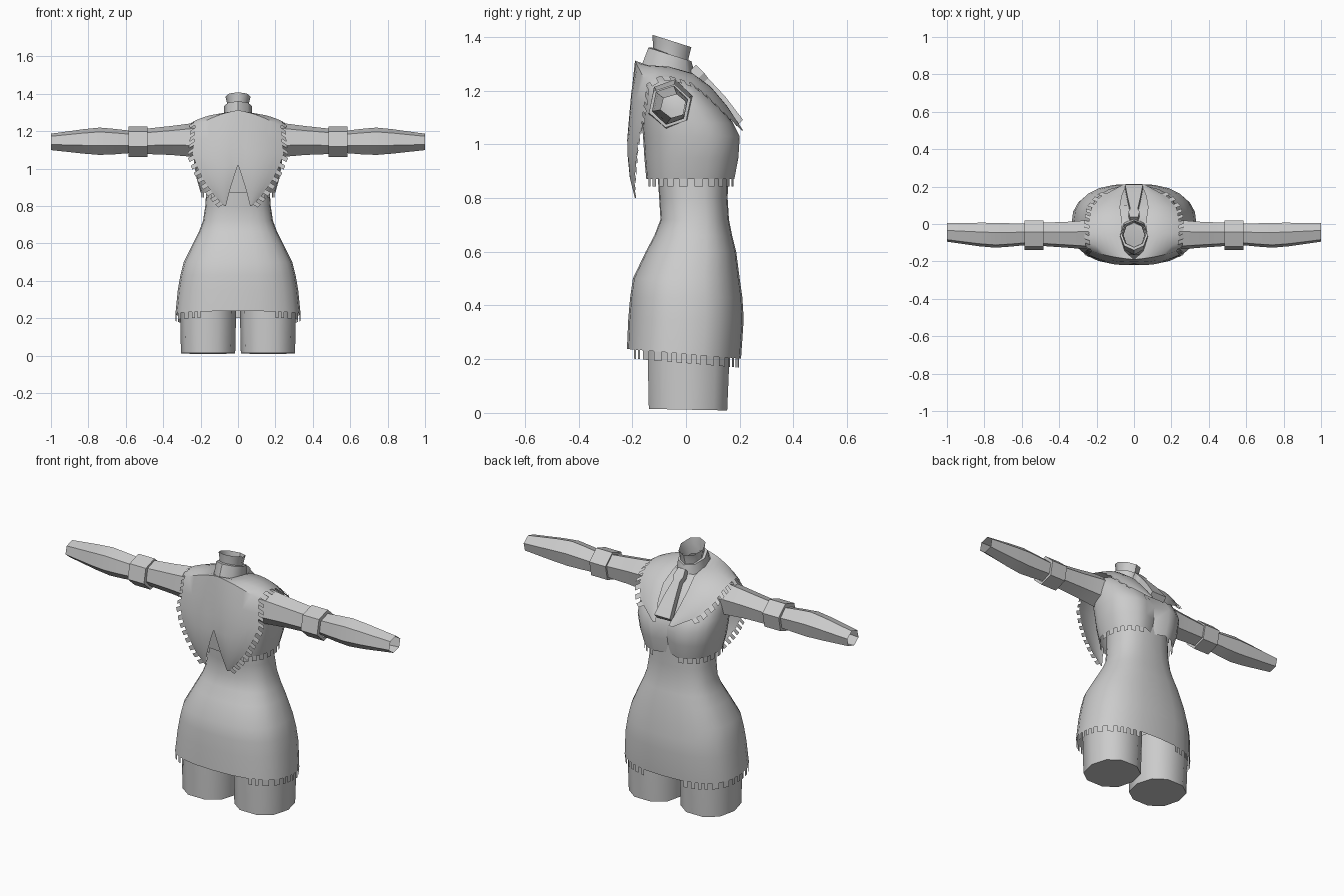
import bpy, bmesh, math
from mathutils import Vector

if "Cube" in bpy.data.objects:
    bpy.data.objects.remove(bpy.data.objects["Cube"])

grey = bpy.data.materials.new("plain grey")
grey.diffuse_color = (0.6, 0.6, 0.6, 1)
grey.use_nodes = True
grey.node_tree.nodes["Principled BSDF"].inputs["Base Color"].default_value = grey.diffuse_color


def make(name, verts, faces, angle=40, mirror=False):
    """Mesh object with merged points and smooth shading, optionally mirrored in x."""
    me = bpy.data.meshes.new(name)
    me.from_pydata([tuple(v) for v in verts], [], faces)
    bm = bmesh.new()
    bm.from_mesh(me)
    bmesh.ops.remove_doubles(bm, verts=bm.verts, dist=0.0005)
    if mirror:
        geom = bm.verts[:] + bm.edges[:] + bm.faces[:]
        bmesh.ops.mirror(bm, geom=geom, axis='X', merge_dist=0.001)
    bmesh.ops.recalc_face_normals(bm, faces=bm.faces)
    bm.to_mesh(me)
    bm.free()
    me.materials.append(grey)
    ob = bpy.data.objects.new(name, me)
    bpy.context.collection.objects.link(ob)
    bpy.context.view_layer.objects.active = ob
    ob.select_set(True)
    bpy.ops.object.shade_smooth_by_angle(angle=math.radians(angle))
    ob.select_set(False)
    return ob


def loft(rings, cap_start=False, cap_end=False):
    """Skin equal-length closed rings."""
    n = len(rings[0])
    verts = [p for r in rings for p in r]
    faces = [(i * n + j, i * n + (j + 1) % n, (i + 1) * n + (j + 1) % n, (i + 1) * n + j)
             for i in range(len(rings) - 1) for j in range(n)]
    if cap_start:
        faces.append(tuple(range(n)))
    if cap_end:
        faces.append(tuple(range(len(verts) - n, len(verts))))
    return verts, faces


def oval(z, w, y0, y1, n=24, power=2.5, tilt=0.0):
    """Horizontal squared-off oval; tilt lowers the +y side."""
    ring = []
    for k in range(n):
        a = 2 * math.pi * k / n
        c, s = math.cos(a), math.sin(a)
        x = w * math.copysign(abs(c) ** (2 / power), c)
        y = math.copysign(abs(s) ** (2 / power), s)
        ring.append(Vector((x, (y0 + y1) / 2 + y * (y1 - y0) / 2, z - tilt * y)))
    return ring


def teeth(path, out, closed=False, step=0.022, size=0.028, keep=lambda p: True):
    """Square tabs along a path; out(p) gives the direction they point."""
    pts = list(path) + ([path[0]] if closed else [])
    verts, faces, run = [], [], 0.0
    for a, b in zip(pts, pts[1:]):
        a, b = Vector(a), Vector(b)
        m = max(1, round((b - a).length / (step * 2)))
        for k in range(m):
            p, q = a.lerp(b, (k + 0.22) / m), a.lerp(b, (k + 0.78) / m)
            if keep((p + q) / 2):
                d = out((p + q) / 2) * size
                i = len(verts)
                verts += [p, q, q + d, p + d]
                faces.append((i, i + 1, i + 2, i + 3))
    return verts, faces


down = lambda p: Vector((0, 0, -1))

# Fitted dress from bust to hem
dress = [oval(0.22, 0.335, -0.22, 0.205, tilt=0.018)]
dress += [oval(*r) for r in [
    (0.35, 0.322, -0.215, 0.215), (0.43, 0.308, -0.208, 0.21), (0.50, 0.29, -0.198, 0.20),
    (0.60, 0.24, -0.15, 0.187), (0.66, 0.21, -0.118, 0.172), (0.72, 0.187, -0.095, 0.16),
    (0.80, 0.175, -0.10, 0.155), (0.95, 0.165, -0.11, 0.16)]]
make("dress", *loft(dress))
make("dress_hem_tabs", *teeth(dress[0], down, True, 0.022, 0.034,
     lambda p: -0.19 < p.y < 0.195 and abs(p.x) > 0.1))

# Thighs
thigh = []
for z, w, y0, y1 in [(0.012, 0.145, -0.145, 0.16), (0.15, 0.148, -0.148, 0.166),
                     (0.30, 0.15, -0.15, 0.17)]:
    thigh.append([p + Vector((0.16, 0, 0)) for p in oval(z, w, y0, y1, 10, 2.3, 0.003)])
make("thighs", *loft(thigh, cap_start=True), mirror=True)

# Bodice, with an open cleft pressed in below the neckline
bodice = [oval(*r) for r in [
    (0.872, 0.20, -0.148, 0.185), (0.95, 0.222, -0.155, 0.20), (1.03, 0.235, -0.16, 0.205),
    (1.08, 0.237, -0.165, 0.18), (1.13, 0.235, -0.165, 0.145), (1.18, 0.23, -0.16, 0.10),
    (1.215, 0.21, -0.155, 0.065), (1.24, 0.15, -0.15, 0.035), (1.265, 0.08, -0.14, 0.02)]]
for ring in bodice[:5]:
    for p in ring:
        if abs(p.x) < 0.03 and p.y > 0:
            p.y -= 0.035
make("bodice", *loft(bodice, cap_end=True))
make("bodice_hem_tabs", *teeth(bodice[0], down, True, 0.03, 0.028, lambda p: abs(p.x) > 0.05))

# Collar band and neck, both leaning toward +y
collar = [oval(1.275, 0.076, -0.165, 0.035, 8, 2, 0.02),
          oval(1.335, 0.074, -0.14, 0.02, 8, 2, 0.025),
          oval(1.335, 0.058, -0.125, 0.005, 8, 2, 0.025)]
make("collar_band", *loft(collar), angle=50)
neck = [oval(1.30, 0.056, -0.125, 0.008, 8, 2, 0.02),
        oval(1.345, 0.058, -0.123, 0.01, 8, 2, 0.022),
        oval(1.385, 0.067, -0.125, 0.02, 8, 2, 0.023)]
make("neck", *loft(neck), angle=50)

# Capelet: rows from inner edge to outer edge, front panel over the shoulder to the lapel
rows = [((0.065, -0.19, 0.80), (0.075, -0.188, 0.80)),
        ((0.045, -0.207, 0.88), (0.13, -0.192, 0.86)),
        ((0.02, -0.213, 0.96), (0.18, -0.186, 0.93)),
        ((0, -0.215, 1.02), (0.215, -0.18, 1.00)),
        ((0, -0.21, 1.10), (0.245, -0.165, 1.08)),
        ((0, -0.202, 1.20), (0.235, -0.155, 1.15)),
        ((0, -0.19, 1.312), (0.23, -0.145, 1.225)),
        ((0.05, -0.145, 1.295), (0.238, -0.10, 1.252)),
        ((0.07, -0.07, 1.29), (0.242, -0.05, 1.25)),
        ((0.065, 0.02, 1.265), (0.24, 0.02, 1.228)),
        ((0.075, 0.09, 1.215), (0.23, 0.08, 1.18)),
        ((0.065, 0.15, 1.145), (0.18, 0.145, 1.115)),
        ((0.04, 0.21, 1.055), (0.06, 0.21, 1.05))]
cols = 6
verts, faces = [], []
for r, (a, b) in enumerate(rows):
    a, b = Vector(a), Vector(b)
    for c in range(cols + 1):
        t = c / cols
        bulge = 0.07 * t * (1 - t) * min(1, (b - a).length / 0.2)
        way = Vector((0, -1, 0)) if r < 6 else Vector((0, -0.4 if r < 8 else 0.5, 0.7))
        verts.append(a.lerp(b, t) + way * bulge)
for r in range(len(rows) - 1):
    for c in range(cols):
        i = r * (cols + 1) + c
        faces.append((i, i + 1, i + cols + 2, i + cols + 1))
make("capelet", verts, faces, mirror=True)


# Tabs along the capelet edge
def outward(p):
    if p.z < 1.08 and p.y < 0:
        return Vector((0.85, 0.1, -0.5)).normalized()
    return Vector((0.8, 0.3, -0.5)).normalized()


make("capelet_edge_tabs", *teeth([b for a, b in rows], outward, False, 0.023, 0.03,
     lambda p: p.y < 0.16), mirror=True)

# Necktie: knot and widening blade as flat boxes
tie = []
for w, y, z in [(0.022, 0.025, 1.285), (0.03, 0.055, 1.255), (0.02, 0.07, 1.235),
                (0.035, 0.135, 1.165), (0.048, 0.20, 1.08)]:
    ny, nz = 0.012, 0.012
    tie.append([Vector((sx * w, y + s * ny, z + s * nz))
                for sx, s in ((-1, -1), (1, -1), (1, 1), (-1, 1))])
make("necktie", *loft(tie, True, True), angle=30)


# Arm pieces: six-sided rings along x (x, y min, y max, z min, z max)
def arm_ring(x, y0, y1, z0, z1):
    return [Vector((x, (y0 + y1) / 2 + math.cos(a) * (y1 - y0) / 2,
                    (z0 + z1) / 2 + math.sin(a) * (z1 - z0) / 2 / 0.95))
            for a in (math.radians(18 + 60 * k) for k in range(6))]


def arm_part(name, data, caps=False):
    make(name, *loft([arm_ring(*d) for d in data], caps, caps), angle=50, mirror=True)


arm_part("sleeves", [(0.14, -0.145, 0.04, 1.05, 1.235), (0.24, -0.14, 0.025, 1.065, 1.24),
                     (0.36, -0.13, 0.015, 1.075, 1.225), (0.50, -0.12, 0.01, 1.08, 1.21)])
arm_part("cuffs", [(0.485, -0.12, 0.0, 1.08, 1.20), (0.485, -0.142, 0.022, 1.065, 1.222),
                   (0.585, -0.142, 0.022, 1.065, 1.222), (0.585, -0.12, 0.0, 1.08, 1.20)])
arm_part("forearms", [(0.57, -0.115, 0.005, 1.085, 1.2), (0.66, -0.124, 0.007, 1.078, 1.21),
                      (0.74, -0.13, 0.01, 1.075, 1.217), (0.83, -0.122, 0.01, 1.082, 1.208),
                      (1.0, -0.097, 0.007, 1.10, 1.185)])
